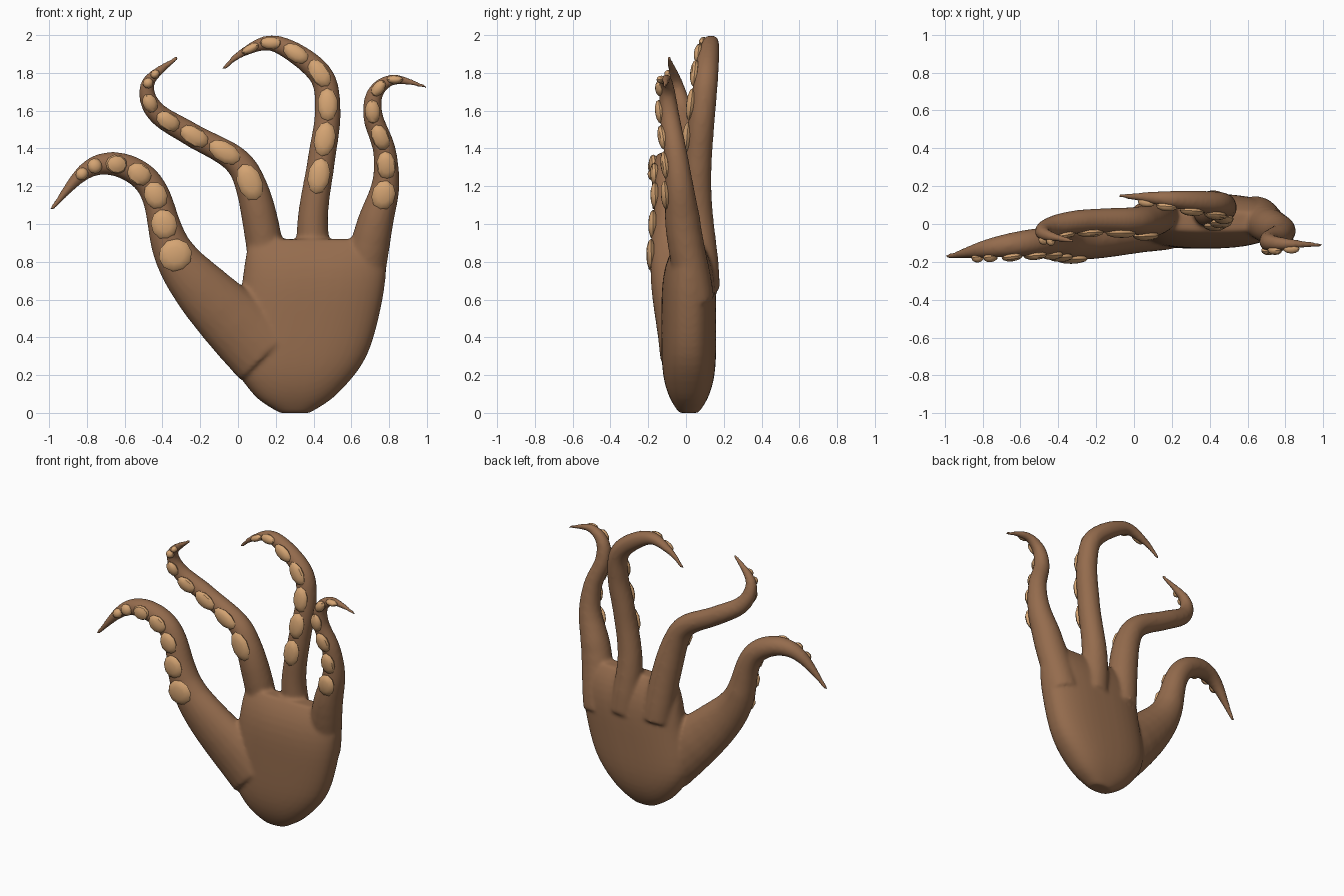
import bpy, bmesh, math
from mathutils import Vector, Matrix

if "Cube" in bpy.data.objects:
    bpy.data.objects.remove(bpy.data.objects["Cube"])


def material(name, col):
    m = bpy.data.materials.new(name)
    m.diffuse_color = (*col, 1)
    m.use_nodes = True
    m.node_tree.nodes["Principled BSDF"].inputs["Base Color"].default_value = m.diffuse_color
    return m


skin = material("brown_skin", (0.30, 0.15, 0.075))
pad = material("tan_sucker", (0.66, 0.37, 0.17))


def spline(pts, u):
    """Catmull-Rom curve through pts, u from 0 to 1."""
    v = min(max(u, 0), 1) * (len(pts) - 1)
    i = min(int(v), len(pts) - 2)
    t = v - i
    a, b, c, d = [Vector(pts[max(0, min(len(pts) - 1, i + k))]) for k in (-1, 0, 1, 2)]
    return 0.5 * (2 * b + (c - a) * t + (2 * a - 5 * b + 4 * c - d) * t * t
                  + (3 * b - a - 3 * c + d) * t ** 3)


def scalar(vals, u):
    return spline([(v, 0) for v in vals], u).x


def even(pts, n):
    """n + 1 points evenly spaced along the curve, and its length."""
    fine = [spline(pts, i / 400) for i in range(401)]
    run = [0]
    for a, b in zip(fine, fine[1:]):
        run.append(run[-1] + (b - a).length)
    out, j = [], 0
    for i in range(n + 1):
        while j < 400 and run[j] < run[-1] * i / n - 1e-6:
            j += 1
        out.append(fine[j])
    return out, run[-1]


def loft(bm, rings):
    loops = [[bm.verts.new(c) for c in r] for r in rings]
    n = len(loops[0])
    for a, b in zip(loops, loops[1:]):
        for i in range(n):
            bm.faces.new((a[i], a[(i + 1) % n], b[(i + 1) % n], b[i]))
    bm.faces.new(loops[0][::-1])
    bm.faces.new(loops[-1])


def make(name, bm, mat):
    bmesh.ops.recalc_face_normals(bm, faces=bm.faces)
    me = bpy.data.meshes.new(name)
    bm.to_mesh(me)
    bm.free()
    me.materials.append(mat)
    ob = bpy.data.objects.new(name, me)
    bpy.context.collection.objects.link(ob)
    return ob


body = bmesh.new()
STEPS = 60


def tentacle(name, line, depth, radius, count, start, end, power):
    """Tapered tube along an x-z line, with suckers crowding towards the tip."""
    pts, length = even(line, STEPS)
    path = [Vector((p.x, scalar(depth, i / STEPS), p.y)) for i, p in enumerate(pts)]

    def frame(u):
        i = min(round(u * STEPS), STEPS)
        v = u * STEPS
        k = min(int(v), STEPS - 1)
        p = path[k].lerp(path[k + 1], v - k)
        t = (path[min(i + 1, STEPS)] - path[max(i - 1, 0)]).normalized()
        f = Vector((0, -1, 0))
        f = (f - t * f.dot(t)).normalized()
        r = scalar(radius, u)
        return p, t, t.cross(f), f, r, min(r, .07 + r * .25)

    rings = []
    for i in range(STEPS + 1):
        p, t, side, f, r, thick = frame(i / STEPS)
        rings.append([p + side * r * math.cos(math.tau * k / 20)
                      + f * thick * math.sin(math.tau * k / 20) for k in range(20)])
    loft(body, rings)

    # Faceted, flattened suckers on the front surface
    bm = bmesh.new()
    spots = [start + (end - start) * (1 - (1 - i / (count - 1)) ** power) for i in range(count)]
    for i, u in enumerate(spots):
        gap = spots[i + 1] - u if i < count - 1 else (u - spots[i - 1]) * .9
        p, t, side, f, r, thick = frame(u)
        m = Matrix((side * r * .8, t * gap * length * .5, f * .026)).transposed().to_4x4()
        m.translation = p + f * (thick - .003)
        bmesh.ops.create_uvsphere(bm, u_segments=10, v_segments=6, radius=1, matrix=m)
    ob = make(name + "_suckers", bm, pad)
    bpy.ops.object.select_all(action='DESELECT')
    bpy.context.view_layer.objects.active = ob
    ob.select_set(True)
    bpy.ops.object.shade_smooth_by_angle(angle=math.radians(35))


# Four tentacles: x-z line, y along it, radius along it, sucker count and range
tentacle("thumb", [(.15, .32), (-.17, .63), (-.345, .86), (-.435, 1.15), (-.53, 1.27),
                   (-.68, 1.32), (-.82, 1.27), (-.99, 1.075)],
         (-.02, -.085, -.095, -.17), (.2, .155, .087, .064, .012), 7, .40, .86, 1.3)
tentacle("index", [(.17, .65), (.13, .95), (.07, 1.2), (-.02, 1.345), (-.25, 1.475),
                   (-.44, 1.6), (-.475, 1.75), (-.315, 1.885)],
         (.075, .02, .01, -.09), (.1, .094, .068, .056, .012), 7, .365, .905, 1.5)
tentacle("middle", [(.42, .65), (.395, 1.0), (.44, 1.33), (.475, 1.6), (.43, 1.8),
                    (.2, 1.954), (.03, 1.91), (-.08, 1.82)],
         (.085, .06, .11, .15), (.1, .078, .07, .056, .012), 7, .34, .895, 1.2)
tentacle("little", [(.64, .6), (.72, .98), (.78, 1.2), (.775, 1.39), (.715, 1.57),
                    (.73, 1.7), (.83, 1.765), (1.0, 1.725)],
         (.05, -.01, -.045, -.095, -.11), (.115, .1, .066, .048, .01), 6, .40, .877, 1.2)

# Palm: z, left and right edge; thickness swells in the middle
palm = [(0, .22, .38), (.1, .08, .525), (.3, -.03, .68), (.6, .01, .765), (.85, .045, .79), (.92, .07, .78)]
rings = []
for i in range(26):
    z, x0, x1 = spline(palm, i / 25)
    half = .05 + .095 * (1 - abs(2 * z / .92 - 1) ** 4)
    ring = []
    for k in range(40):
        c, s = math.cos(math.tau * k / 40), math.sin(math.tau * k / 40)
        ring.append(((x0 + x1) / 2 + (x1 - x0) / 2 * math.copysign(abs(c) ** .8, c),
                     .015 + half * math.copysign(abs(s) ** .8, s), z))
    rings.append(ring)
loft(body, rings)

# Palm and tentacles fused into one soft skin
hand = make("hand", body, skin)
fuse = hand.modifiers.new("fuse", 'REMESH')
fuse.mode = 'VOXEL'
fuse.voxel_size = .012
fuse.use_smooth_shade = True
soften = hand.modifiers.new("soften", 'SMOOTH')
soften.factor = .5
soften.iterations = 8
